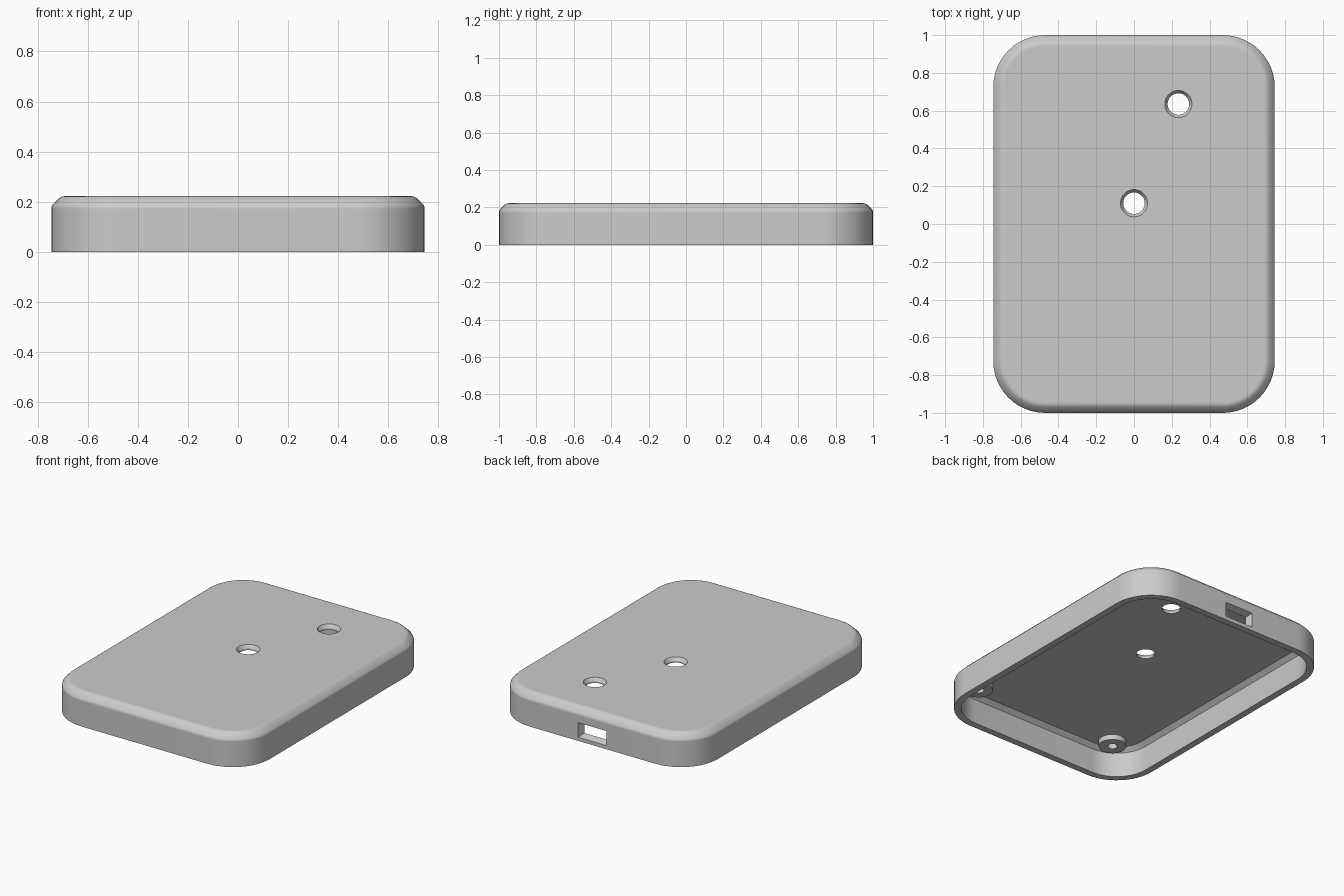
import bpy
import bmesh
import math

if "Cube" in bpy.data.objects:
    bpy.data.objects.remove(bpy.data.objects["Cube"], do_unlink=True)

HALF_X, HALF_Y, HEIGHT, CORNER = 0.745, 1.0, 0.222, 0.275

grey = bpy.data.materials.new("plastic_grey")
grey.use_nodes = True
grey.diffuse_color = (0.6, 0.6, 0.6, 1)
grey.node_tree.nodes["Principled BSDF"].inputs["Base Color"].default_value = (0.6, 0.6, 0.6, 1)


def rounded_ring(hx, hy, radius, z, steps=12, cx=0, cy=0):
    """Points of a rounded rectangle at height z."""
    points = []
    for quarter, (sx, sy) in enumerate([(1, 1), (-1, 1), (-1, -1), (1, -1)]):
        for i in range(steps + 1):
            a = math.pi / 2 * (quarter + i / steps)
            points.append((cx + sx * (hx - radius) + radius * math.cos(a),
                           cy + sy * (hy - radius) + radius * math.sin(a), z))
    return points


def circle_ring(cx, cy, radius, z, sides=48):
    return [(cx + radius * math.cos(2 * math.pi * i / sides),
             cy + radius * math.sin(2 * math.pi * i / sides), z) for i in range(sides)]


def loft(name, rings):
    """Skin a list of rings and cap both ends."""
    bm = bmesh.new()
    loops = [[bm.verts.new(p) for p in ring] for ring in rings]
    for a, b in zip(loops, loops[1:]):
        for i in range(len(a)):
            j = (i + 1) % len(a)
            bm.faces.new((a[i], a[j], b[j], b[i]))
    bm.faces.new(loops[0])
    bm.faces.new(loops[-1])
    bmesh.ops.recalc_face_normals(bm, faces=bm.faces)
    mesh = bpy.data.meshes.new(name)
    bm.to_mesh(mesh)
    bm.free()
    mesh.materials.append(grey)
    obj = bpy.data.objects.new(name, mesh)
    bpy.context.collection.objects.link(obj)
    return obj


def activate(obj):
    bpy.ops.object.select_all(action="DESELECT")
    obj.select_set(True)
    bpy.context.view_layer.objects.active = obj


def cut(target, cutter):
    cutter.hide_render = True
    mod = target.modifiers.new("cut", "BOOLEAN")
    mod.operation = "DIFFERENCE"
    mod.solver = "EXACT"
    mod.object = cutter
    activate(target)
    bpy.ops.object.modifier_apply(modifier=mod.name)
    bpy.data.objects.remove(cutter, do_unlink=True)


# Hollow lid: ceiling, inner wall, rim, outer wall, softened top chamfer
profile = [(0.085, 0.19), (0.075, 0.19), (0.045, 0.165), (0.045, 0), (0, 0),
           (0, 0.17), (0, 0.178), (0.004, 0.187), (0.032, 0.215),
           (0.041, 0.22), (0.05, HEIGHT), (0.06, HEIGHT)]
shell = loft("lid_shell", [rounded_ring(HALF_X - d, HALF_Y - d, CORNER - d, z)
                           for d, z in profile])

# Two countersunk holes through the top
for x, y in [(0, 0.11), (0.235, 0.635)]:
    cone = [(0.057, 0.1), (0.057, 0.2), (0.0788, 0.232)]
    cut(shell, loft("hole_cutter", [circle_ring(x, y, r, z) for r, z in cone]))

# Flared port opening in the back wall
slot = []
for y, grow in [(0.91, -0.03), (1.045, 0.015)]:
    w, h = 0.105 + grow, 0.049 + grow
    slot.append([(sx * w, y, 0.074 + sz * h)
                 for sx, sz in [(-1, -1), (1, -1), (1, 1), (-1, 1)]])
cut(shell, loft("port_cutter", slot))

activate(shell)
bpy.ops.object.shade_smooth_by_angle(angle=math.radians(30))

# Screw bosses under the four corners, each with a blind hole
boss_profile = [(0.085, 0.196), (0.085, 0.155), (0.03, 0.155), (0.03, 0.188)]
for side, sx in [("left", 1), ("right", -1)]:
    for end, sy in [("front", -1), ("back", 1)]:
        boss = loft(f"{end}_{side}_boss",
                    [circle_ring(sx * 0.532, sy * 0.84, r, z) for r, z in boss_profile])
        activate(boss)
        bpy.ops.object.shade_smooth_by_angle(angle=math.radians(30))
